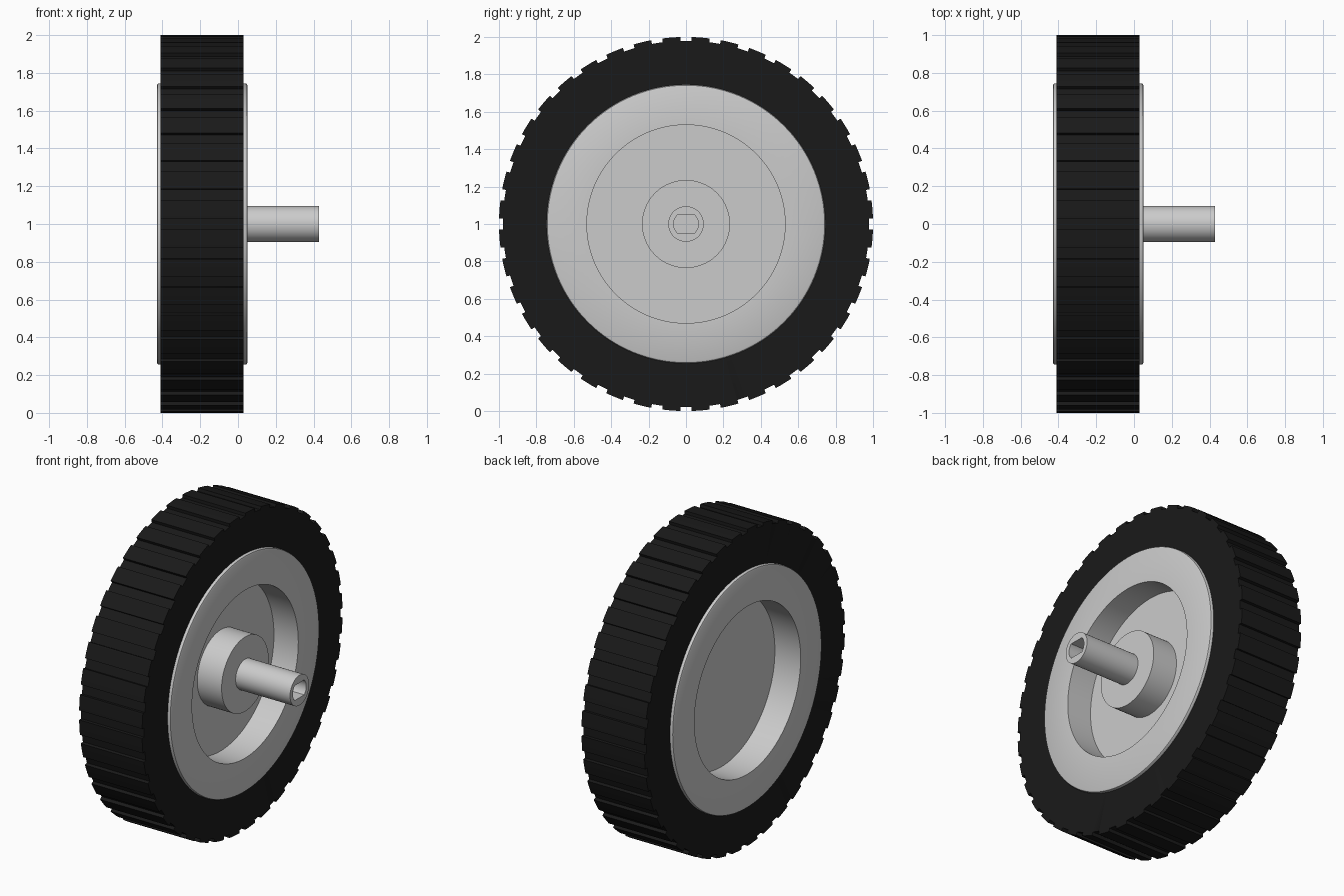
import bpy, bmesh
from math import sin, cos, pi, radians

if "Cube" in bpy.data.objects:
    bpy.data.objects.remove(bpy.data.objects["Cube"])

CZ = 1.0  # axle height


def circle(r, n=128):
    return [(2 * pi * i / n, r) for i in range(n)]


def loft(name, rings, closed=False, color=None):
    """Skin a list of (x, [(angle, radius), ...]) sections along the x axle."""
    bm = bmesh.new()
    loops = [[bm.verts.new((x, r * cos(a), CZ + r * sin(a))) for a, r in sec]
             for x, sec in rings]
    n = len(loops[0])
    pairs = list(zip(loops, loops[1:]))
    if closed:
        pairs.append((loops[-1], loops[0]))
    else:
        bm.faces.new(loops[0])
        bm.faces.new(loops[-1])
    for a, b in pairs:
        for i in range(n):
            j = (i + 1) % n
            bm.faces.new((a[i], a[j], b[j], b[i]))
    bmesh.ops.remove_doubles(bm, verts=bm.verts, dist=1e-5)
    bmesh.ops.recalc_face_normals(bm, faces=bm.faces)
    me = bpy.data.meshes.new(name)
    bm.to_mesh(me)
    bm.free()
    ob = bpy.data.objects.new(name, me)
    bpy.context.collection.objects.link(ob)
    if color:
        mat = bpy.data.materials.new(name + "_rubber")
        mat.diffuse_color = color
        mat.use_nodes = True
        mat.node_tree.nodes["Principled BSDF"].inputs["Base Color"].default_value = mat.diffuse_color
        me.materials.append(mat)
    bpy.ops.object.select_all(action='DESELECT')
    ob.select_set(True)
    bpy.context.view_layer.objects.active = ob
    bpy.ops.object.shade_smooth_by_angle(angle=radians(30))
    return ob


# Tyre: outer section with evenly spaced tread grooves
LUGS, HALF, GROOVE = 40, 0.03, 0.98
step = 2 * pi / LUGS
tread = []
for k in range(LUGS):
    a = k * step
    tread += [(a - HALF, 1.0), (a - HALF, GROOVE), (a + HALF, GROOVE), (a + HALF, 1.0)]
    lug = step - 2 * HALF
    tread += [(a + HALF + lug * t, 1.0) for t in (1 / 3, 2 / 3)]
bore = [(a, 0.70) for a, r in tread]
loft("tyre", [(-0.41, bore), (-0.41, tread), (0.03, tread), (0.03, bore)],
     closed=True, color=(0.01, 0.01, 0.01, 1))

# Rim: dished on both sides with a solid web and rounded flanges
half_rim = [(-0.25, 0.53), (-0.43, 0.53), (-0.43, 0.733), (-0.4265, 0.7415),
            (-0.418, 0.745), (-0.41, 0.745), (-0.41, 0.70)]
mid = -0.19
profile = half_rim + [(2 * mid - x, r) for x, r in reversed(half_rim)]
profile[-1] = (-0.12, 0.53)
loft("rim", [(x, circle(r)) for x, r in profile])

# Hub boss standing on the outer side of the web
loft("hub", [(-0.14, circle(0.235)), (0.05, circle(0.235))])

# Axle sleeve with a flat-sided blind socket
socket = [(a, min(0.0665, 0.047 / max(abs(sin(a)), 1e-6))) for a, r in circle(1, 64)]
sleeve = circle(0.095, 64)
loft("axle_sleeve", [(0.0, sleeve), (0.43, sleeve), (0.43, socket), (0.06, socket)])
